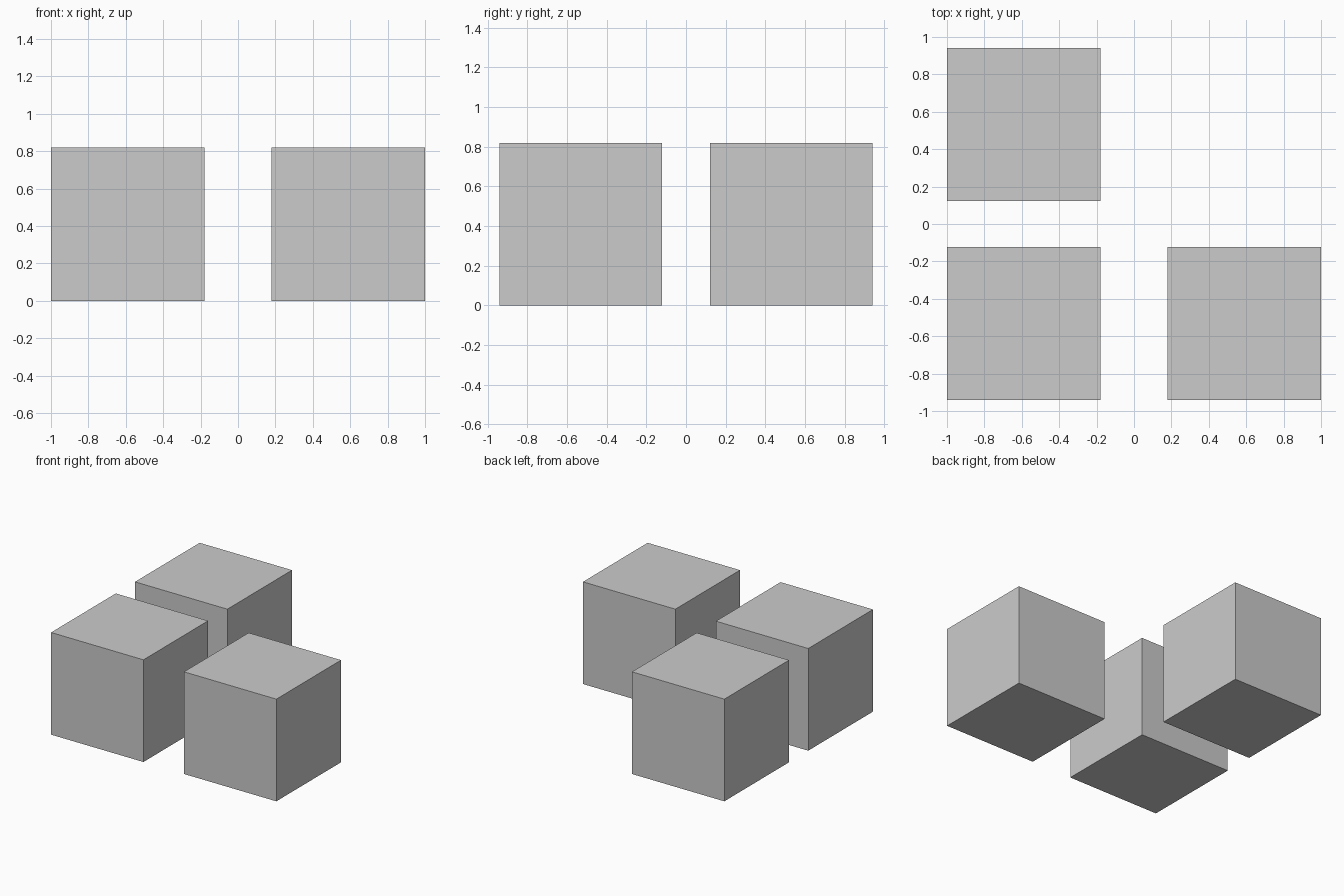
import bpy

if "Cube" in bpy.data.objects:
    bpy.data.objects.remove(bpy.data.objects["Cube"])

SIZE = 0.82          # edge length of each cube
CX, CY = 0.59, 0.532  # cube centre offsets


def cube(name, x, y):
    bpy.ops.mesh.primitive_cube_add(size=SIZE, location=(x, y, SIZE / 2))
    bpy.context.object.name = name


# Three equal cubes in an L layout, back right corner left empty
for name, sx, sy in (("front_left_cube", -1, -1),
                     ("front_right_cube", 1, -1),
                     ("back_left_cube", -1, 1)):
    cube(name, sx * CX, sy * CY)
